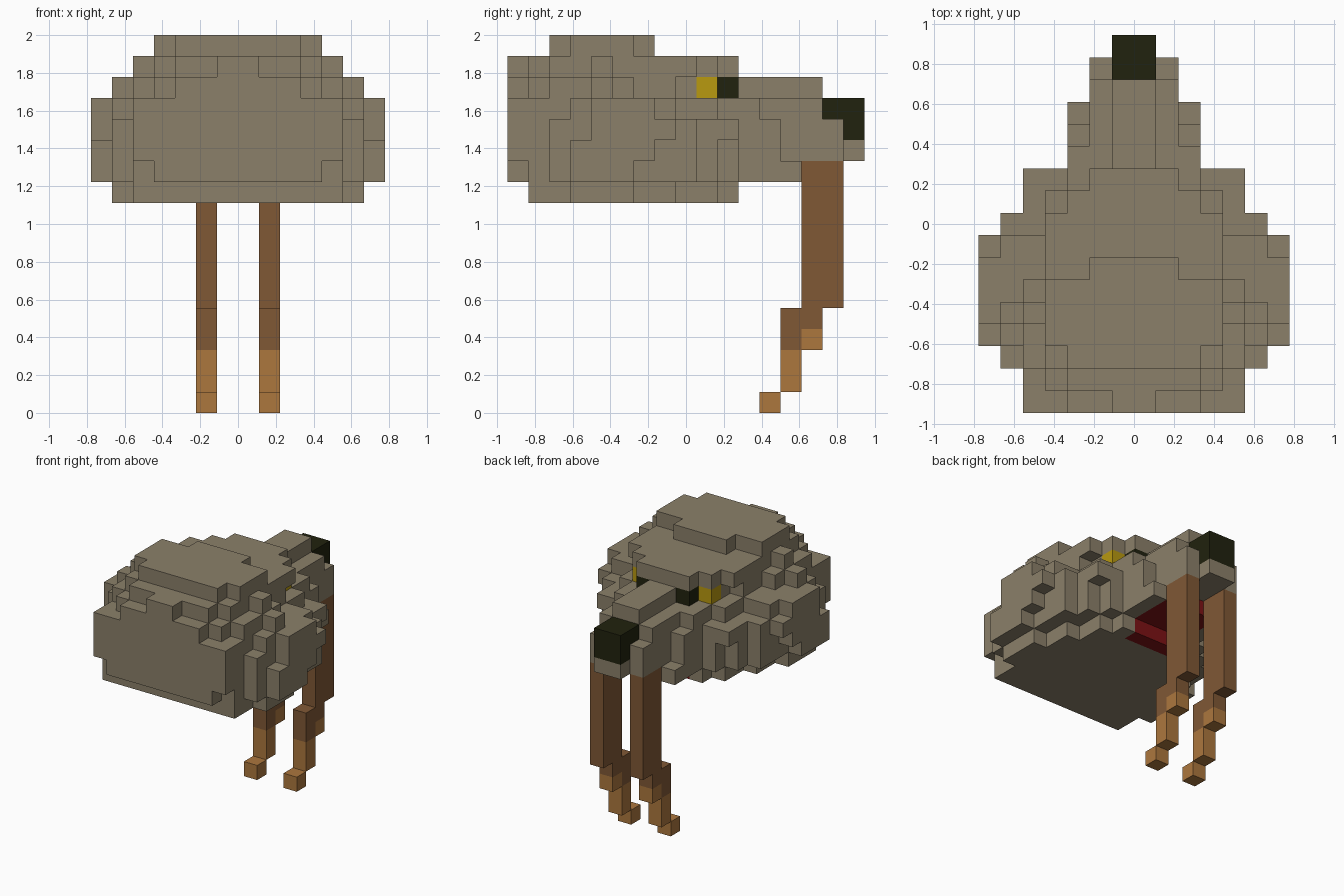
import bpy, bmesh
from mathutils import Vector

default_cube = bpy.data.objects.get("Cube")
if default_cube:
    bpy.data.objects.remove(default_cube, do_unlink=True)

UNIT = 1 / 9          # edge length of one block
DEPTH = 17            # blocks from front to back


def make_material(name, red, green, blue):
    mat = bpy.data.materials.new(name)
    mat.use_nodes = True
    colour = (red, green, blue, 1)
    mat.diffuse_color = colour
    shader = mat.node_tree.nodes["Principled BSDF"]
    shader.inputs["Base Color"].default_value = colour
    shader.inputs["Roughness"].default_value = 0.9
    return mat


hide = make_material("grey_brown_hide", 0.258, 0.216, 0.144)
brown = make_material("dark_brown", 0.216, 0.098, 0.036)
tan = make_material("light_tan", 0.413, 0.184, 0.048)
black = make_material("olive_black", 0.015, 0.016, 0.0044)
yellow = make_material("eye_yellow", 0.479, 0.319, 0.005)
red = make_material("mouth_red", 0.205, 0.006, 0.007)

# Blocks are keyed by (column from the middle, row from the front, layer);
# each holds the part it belongs to and its material. Only +x is stored.
blocks = {}


def fill(part, mat, columns, rows, layers):
    for i in range(columns[0], columns[1] + 1):
        for j in range(rows[0], rows[1] + 1):
            for k in range(layers[0], layers[1] + 1):
                blocks[i, j, k] = (part, mat)


# Body: half width of every row, front to back, for each layer going up
BODY_LAYERS = [
    "05566655443",
    "45677766654333",
    "55677776654332221",
    "55667777655332221",
    "55567776443322211",
    "345565443321111",
    "13445444432",
    "0034442",
]
for level, widths in enumerate(BODY_LAYERS, start=10):
    for row, width in enumerate(widths):
        fill("body", hide, (0, int(width) - 1), (row, row), (level, level))

# Nose at the back tip
fill("nose", black, (0, 0), (15, 16), (14, 14))
fill("nose", black, (0, 0), (16, 16), (13, 13))

# Eyes, with a dark block beside each
fill("eyes", yellow, (2, 2), (9, 9), (15, 15))
fill("eyes", black, (1, 1), (10, 10), (15, 15))

# Mouth lining between and in front of the legs
fill("mouth", red, (0, 1), (11, 13), (11, 11))
fill("mouth", red, (0, 1), (10, 10), (10, 10))

# Legs: straight upper part, then steps down to the toe
fill("legs", brown, (1, 1), (14, 15), (5, 11))
fill("legs", brown, (1, 1), (13, 13), (3, 4))
fill("legs", brown, (1, 1), (14, 14), (4, 4))
fill("legs", tan, (1, 1), (14, 14), (3, 3))
fill("legs", tan, (1, 1), (13, 13), (1, 2))
fill("legs", tan, (1, 1), (12, 12), (0, 0))

# Mirror to the other side
for (i, j, k), value in list(blocks.items()):
    blocks[-1 - i, j, k] = value


def build_part(name, wanted):
    """Skin the wanted blocks with their exposed faces and merge flat areas."""
    bm = bmesh.new()
    slots = []
    for cell, (part, mat) in blocks.items():
        if not wanted(cell, part):
            continue
        if mat not in slots:
            slots.append(mat)
        centre = Vector(cell) + Vector((0.5, 0.5 - DEPTH / 2, 0.5))
        for axis in range(3):
            for sign in (-1, 1):
                near = list(cell)
                near[axis] += sign
                if tuple(near) in blocks:
                    continue
                normal, u, v = Vector(), Vector(), Vector()
                normal[axis] = sign / 2
                u[(axis + 1) % 3] = 0.5
                v[(axis + 2) % 3] = sign / 2
                corners = [-u - v, u - v, u + v, v - u]
                verts = [bm.verts.new((centre + normal + c) * UNIT) for c in corners]
                bm.faces.new(verts).material_index = slots.index(mat)
    bmesh.ops.remove_doubles(bm, verts=bm.verts, dist=UNIT / 100)
    bmesh.ops.dissolve_limit(bm, angle_limit=0.01, verts=bm.verts,
                             edges=bm.edges, delimit={"MATERIAL"})
    mesh = bpy.data.meshes.new(name)
    bm.to_mesh(mesh)
    bm.free()
    for mat in slots:
        mesh.materials.append(mat)
    obj = bpy.data.objects.new(name, mesh)
    bpy.context.collection.objects.link(obj)
    return obj


for name in ("body", "nose", "mouth"):
    build_part(name, lambda cell, part: part == name)
for side, is_left in (("left", True), ("right", False)):
    for single, plural in (("eye", "eyes"), ("leg", "legs")):
        build_part(side + "_" + single,
                   lambda cell, part: part == plural and (cell[0] >= 0) == is_left)
